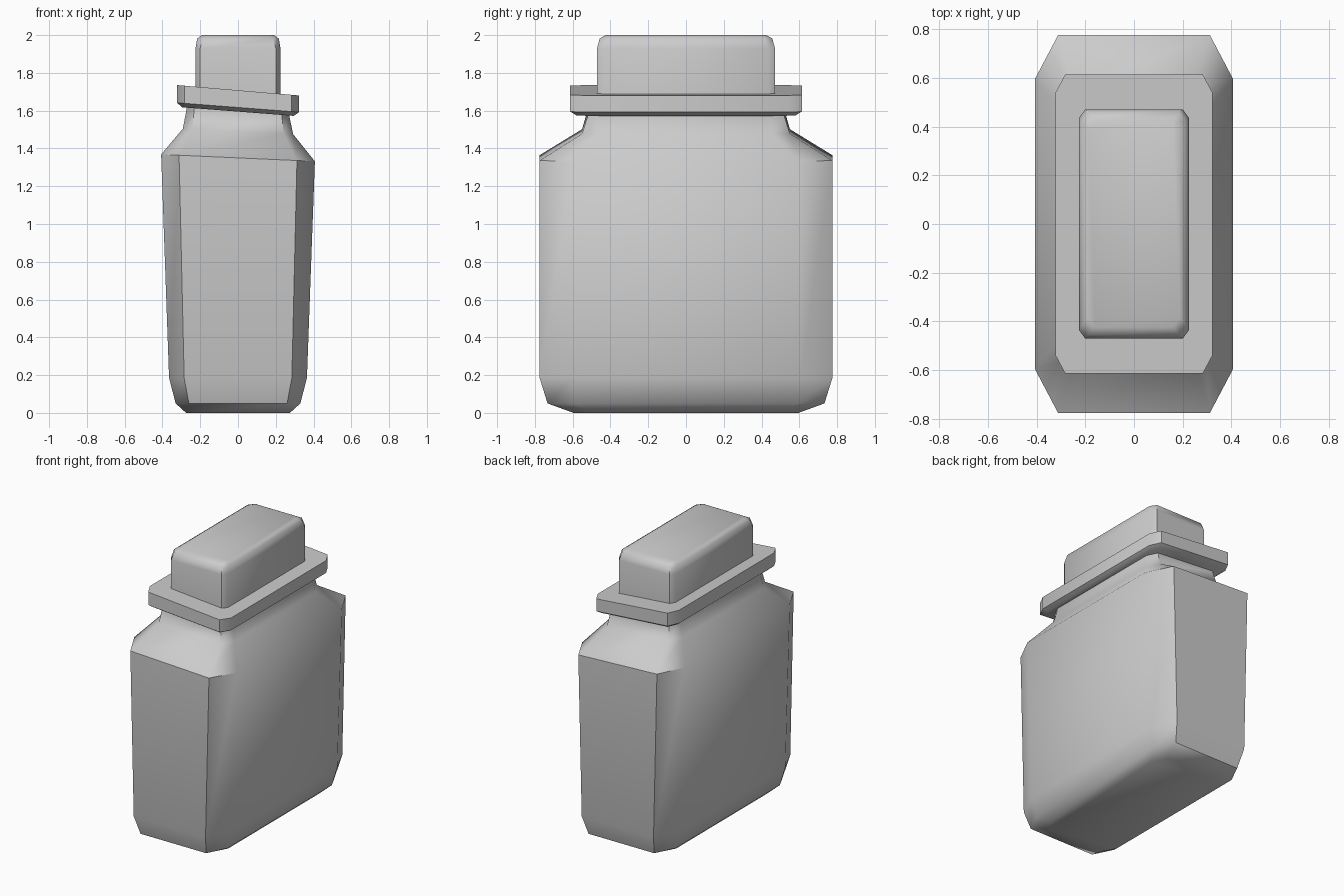
import bpy, bmesh, math

if "Cube" in bpy.data.objects:
    bpy.data.objects.remove(bpy.data.objects["Cube"])


def loft(name, rings, smooth=40):
    """Skin chamfered-rectangle rings: (half_x, half_y, cut_x, cut_y, z, x_slope)."""
    bm = bmesh.new()
    loops = []
    for hx, hy, cx, cy, z, k in rings:
        quarter = [(hx, hy - cy), (hx - cx, hy)]
        pts = quarter + [(-x, y) for x, y in reversed(quarter)]
        pts += [(-x, -y) for x, y in pts]
        loops.append([bm.verts.new((x, y, z + k * x)) for x, y in pts])
    for a, b in zip(loops, loops[1:]):
        for i in range(8):
            j = (i + 1) % 8
            bm.faces.new((a[i], a[j], b[j], b[i]))
    bm.faces.new(list(reversed(loops[0])))
    bm.faces.new(loops[-1])
    bmesh.ops.recalc_face_normals(bm, faces=bm.faces)
    mesh = bpy.data.meshes.new(name)
    bm.to_mesh(mesh)
    bm.free()
    obj = bpy.data.objects.new(name, mesh)
    bpy.context.collection.objects.link(obj)
    bpy.ops.object.select_all(action='DESELECT')
    obj.select_set(True)
    bpy.context.view_layer.objects.active = obj
    bpy.ops.object.shade_smooth_by_angle(angle=math.radians(smooth))
    return obj


# Bottle body: rounded base, tapering sides, tilted shoulder and neck
loft("bottle_body", [
    (0.275, 0.595, 0.05, 0.09, 0.0, 0.0),
    (0.33, 0.733, 0.07, 0.14, 0.05, 0.0),
    (0.365, 0.775, 0.08, 0.17, 0.185, 0.0),
    (0.407, 0.775, 0.095, 0.18, 1.35, -0.045),
    (0.292, 0.55, 0.05, 0.09, 1.49, -0.05),
    (0.272, 0.52, 0.04, 0.07, 1.59, -0.075),
    (0.272, 0.52, 0.04, 0.07, 1.63, -0.08),
], 50)

# Tilted collar around the neck, bevelled underneath
loft("neck_collar", [
    (0.295, 0.58, 0.035, 0.065, 1.595, -0.077),
    (0.323, 0.613, 0.04, 0.075, 1.617, -0.077),
    (0.323, 0.613, 0.04, 0.075, 1.708, -0.085),
])

# Stopper with softened upper edges
loft("stopper", [
    (0.225, 0.471, 0.025, 0.035, 1.66, -0.085),
    (0.225, 0.471, 0.025, 0.035, 1.93, 0.0),
    (0.216, 0.457, 0.03, 0.04, 1.982, 0.0),
    (0.19, 0.425, 0.03, 0.04, 2.0, 0.0),
], 50)
